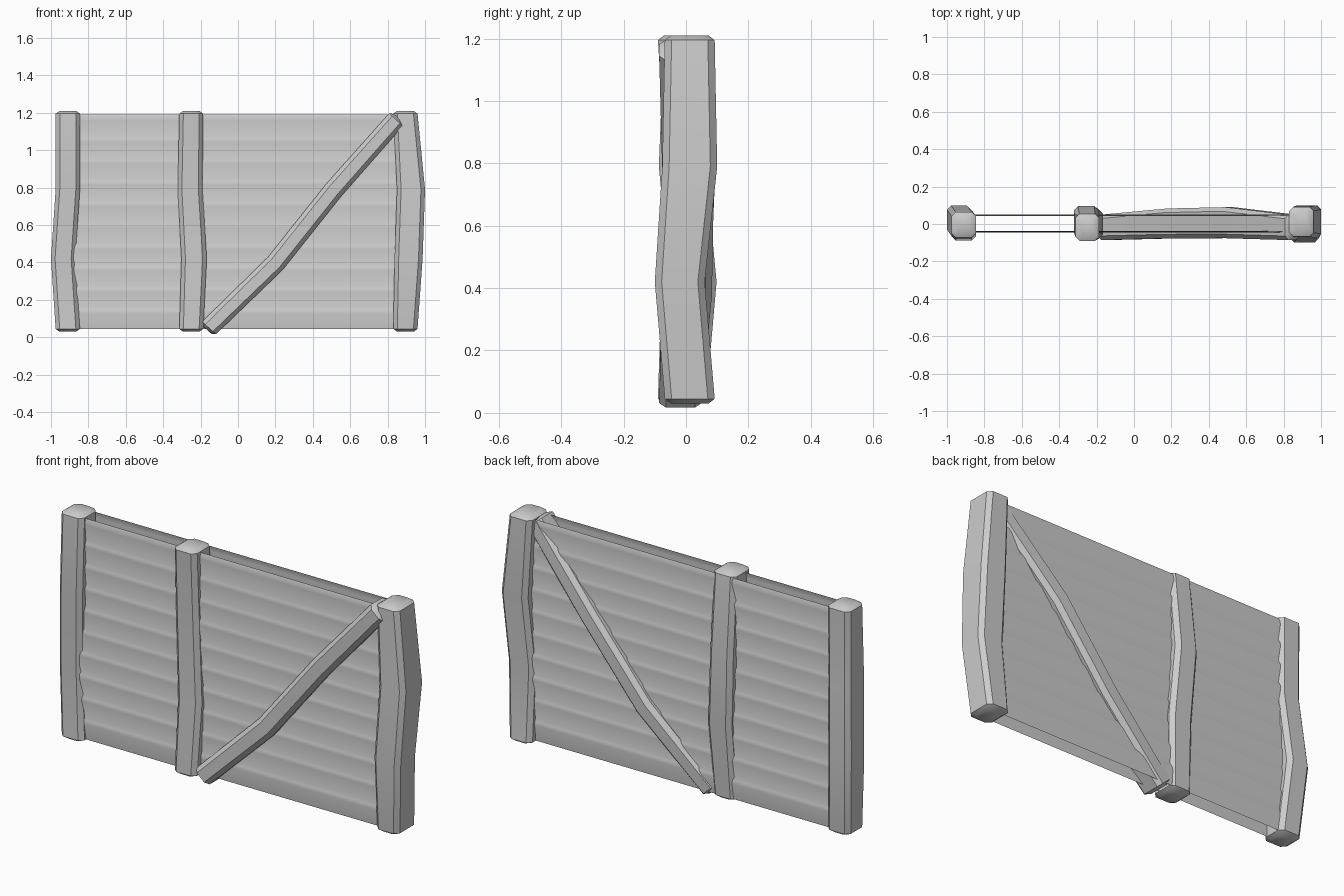
import bpy, bmesh
from mathutils import Vector

if "Cube" in bpy.data.objects:
    bpy.data.objects.remove(bpy.data.objects["Cube"])


def finish(name, bm, angle):
    bmesh.ops.recalc_face_normals(bm, faces=bm.faces)
    me = bpy.data.meshes.new(name)
    bm.to_mesh(me)
    bm.free()
    ob = bpy.data.objects.new(name, me)
    bpy.context.collection.objects.link(ob)
    bpy.ops.object.select_all(action='DESELECT')
    ob.select_set(True)
    bpy.context.view_layer.objects.active = ob
    bpy.ops.object.shade_smooth_by_angle(angle=angle)
    return ob


def beam(name, rings, axis, ch=0.022, cap=0.015):
    """Chamfered timber through rings (x, y, z, half_width, half_depth) with domed ends."""
    axis = Vector(axis).normalized()
    depth = Vector((0, 1, 0))
    side = depth.cross(axis)
    loops = [(Vector(r[:3]), r[3], r[4]) for r in rings]
    first, last = loops[0], loops[-1]
    loops.insert(0, (first[0] - axis * cap, first[1] - 0.02, first[2] - 0.02))
    loops.append((last[0] + axis * cap, last[1] - 0.02, last[2] - 0.02))
    bm = bmesh.new()
    prev = None
    for c, w, d in loops:
        pts = [(w, d - ch), (w - ch, d), (ch - w, d), (-w, d - ch),
               (-w, ch - d), (ch - w, -d), (w - ch, -d), (w, ch - d)]
        cur = [bm.verts.new(c + side * u + depth * v) for u, v in pts]
        if prev:
            for i in range(8):
                j = (i + 1) % 8
                bm.faces.new((prev[i], prev[j], cur[j], cur[i]))
        else:
            bm.faces.new(cur[::-1])
        prev = cur
    bm.faces.new(prev)
    return finish(name, bm, 0.5)


# Three hand-hewn upright posts: (x, y, half width, half depth) from bottom to top
posts = {
    "left_post": [(-0.91, -0.003, .065, .068), (-0.935, 0.023, .065, .075),
                  (-0.91, -0.012, .065, .075), (-0.91, -0.003, .065, .068)],
    "middle_post": [(-0.25, -0.018, .064, .072), (-0.235, 0.0, .068, .078),
                    (-0.256, 0.015, .066, .08), (-0.25, -0.018, .064, .072)],
    "right_post": [(0.895, 0.012, .065, .08), (0.912, -0.02, .075, .08),
                   (0.925, 0.012, .075, .088), (0.895, 0.012, .065, .08)],
}
for name, rows in posts.items():
    beam(name, [(x, y, z, w, d) for (x, y, w, d), z in zip(rows, (0.045, 0.42, 0.79, 1.195))],
         (0, 0, 1))

# Diagonal brace, bowed slightly, passing through both plank skins
beam("diagonal_brace", [(-0.155, -0.018, 0.05, .050, .068),
                        (0.20, 0.003, 0.395, .052, .080),
                        (0.51, 0.007, 0.785, .052, .083),
                        (0.845, -0.018, 1.163, .050, .068)], (1.0, 0, 1.113))

# Plank skins front and back: each board leans outward to a rounded upper lip
COUNT, Z0, Z1 = 10, 0.045, 1.19
step = (Z1 - Z0) / COUNT
for name, sgn in (("front_planks", -1), ("back_planks", 1)):
    profile = []
    for i in range(COUNT):
        z = Z0 + i * step
        profile += [(0.040, z), (0.048, z + step * 0.72), (0.046, z + step * 0.88)]
    profile.append((0.042, Z1))
    bm = bmesh.new()
    prev = None
    for y, z in profile:
        cur = [bm.verts.new((x, sgn * y + 0.003, z)) for x in (-0.9, 0.9)]
        if prev:
            f = (prev[0], prev[1], cur[1], cur[0])
            bm.faces.new(f if sgn < 0 else f[::-1])
        prev = cur
    finish(name, bm, 0.6)
